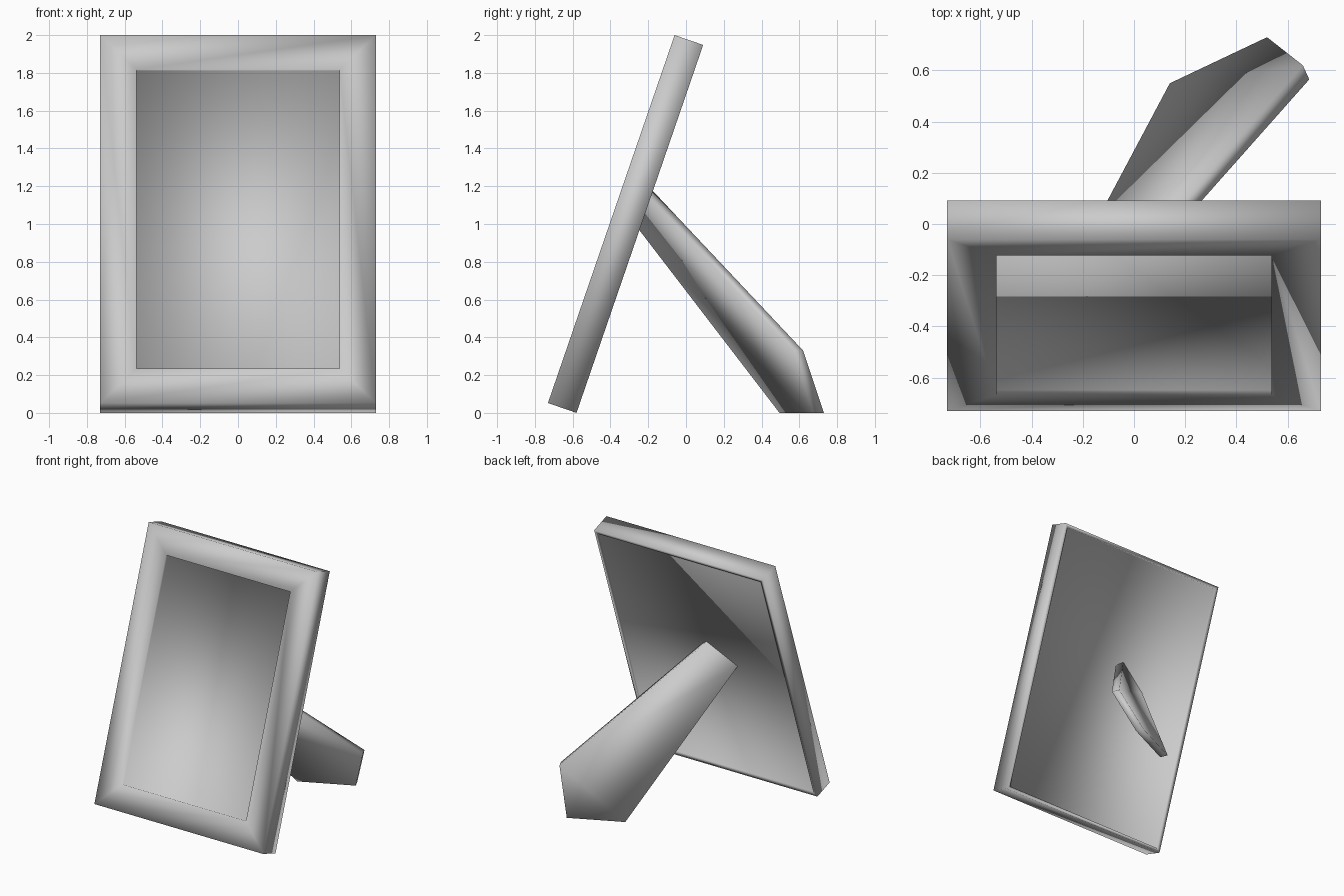
import bpy
import bmesh
import math
from mathutils import Matrix, Vector

cube = bpy.data.objects.get("Cube")
if cube:
    bpy.data.objects.remove(cube, do_unlink=True)

grey = bpy.data.materials.new("plain grey")
grey.use_nodes = True
grey.diffuse_color = (0.6, 0.6, 0.6, 1)
grey.node_tree.nodes["Principled BSDF"].inputs["Base Color"].default_value = grey.diffuse_color


def finish(name, bm):
    """Turn a bmesh into a fully smooth-shaded grey object."""
    bmesh.ops.recalc_face_normals(bm, faces=bm.faces)
    for face in bm.faces:
        face.smooth = True
    mesh = bpy.data.meshes.new(name)
    bm.to_mesh(mesh)
    bm.free()
    mesh.materials.append(grey)
    obj = bpy.data.objects.new(name, mesh)
    bpy.context.collection.objects.link(obj)
    return obj


def recess(bm, side, border, depth):
    """Inset the front (-1) or back (1) face and sink it into the slab."""
    bm.normal_update()
    face = max(bm.faces, key=lambda f: f.normal.y * side)
    bmesh.ops.inset_region(bm, faces=[face], thickness=border, use_even_offset=True)
    sunk = bmesh.ops.extrude_discrete_faces(bm, faces=[face])["faces"][0]
    bmesh.ops.translate(bm, verts=sunk.verts, vec=(0, -side * depth, 0))


# Frame: slab with a picture recess in front and a shallow backing recess
bm = bmesh.new()
bmesh.ops.create_cube(bm, size=1, matrix=Matrix.Diagonal((1.46, 0.16, 2.06, 1)))
recess(bm, -1, 0.193, 0.02)
recess(bm, 1, 0.025, 0.012)
frame = finish("picture_frame", bm)
frame.location = (0, -0.32, 1)
frame.rotation_euler.x = math.radians(-19)

# Stand: five-sided tapered board running diagonally down to the floor
outline = [
    (-0.05, -0.18, 1.18),
    (-0.28, -0.24, 1.03),
    (0.14, 0.55, 0),
    (0.52, 0.73, 0),
    (0.66, 0.62, 0.33),
]
thickness = Vector((0.025, -0.055, 0))
bm = bmesh.new()
outer = bm.faces.new([bm.verts.new(p) for p in outline])
inner = bmesh.ops.extrude_face_region(bm, geom=[outer], use_keep_orig=True)["geom"]
bmesh.ops.translate(bm, verts=[v for v in inner if isinstance(v, bmesh.types.BMVert)], vec=thickness)
finish("stand_leg", bm)
